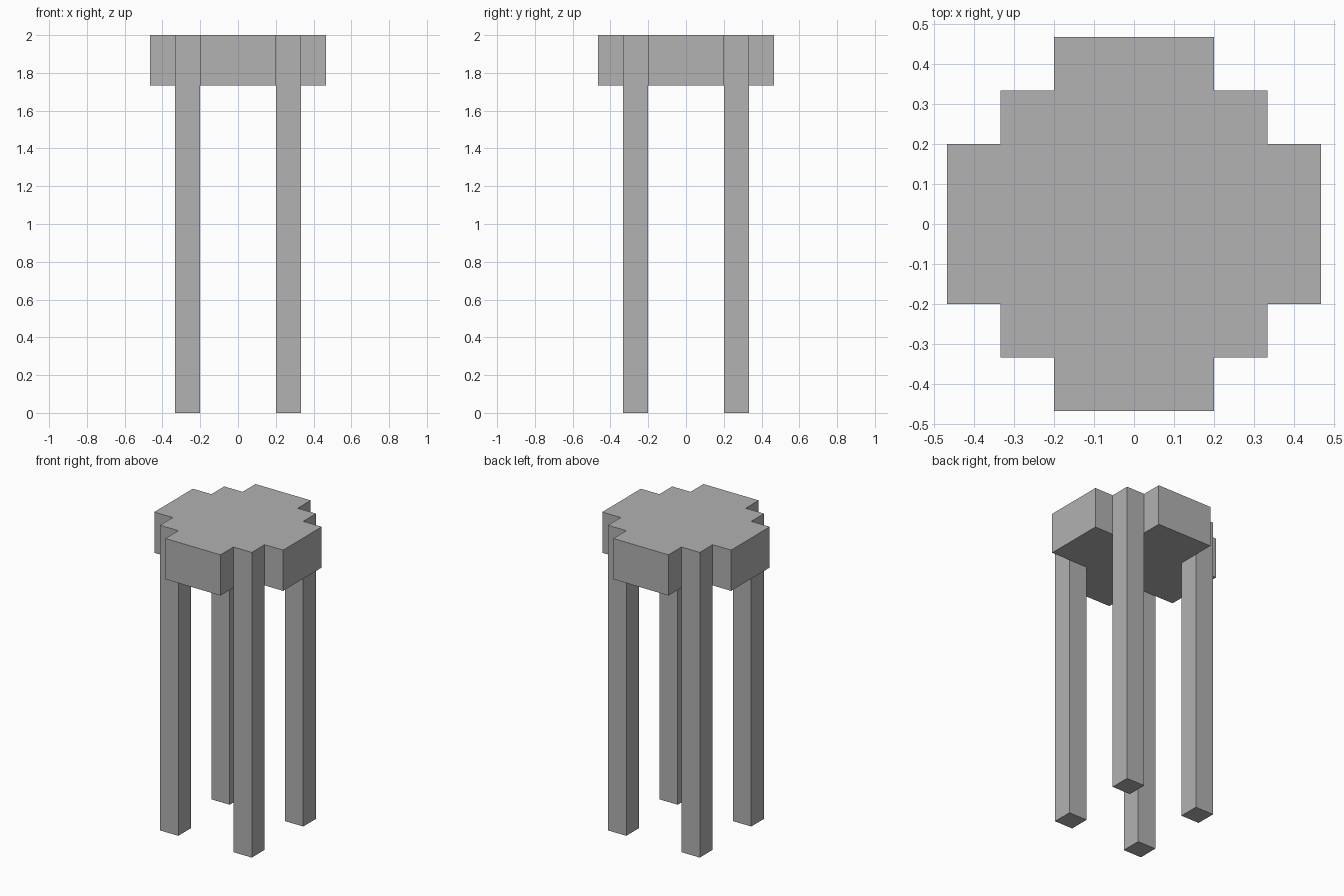
import bpy
import bmesh

cube = bpy.data.objects.get("Cube")
if cube:
    bpy.data.objects.remove(cube, do_unlink=True)

REACH = 0.467      # outer edge of the seat arms
POST = 0.333       # outer edge of the legs
INNER = 0.2        # inner edge of the legs, half width of the arms
HEIGHT = 2.0
SEAT_BOTTOM = 1.733

grey = bpy.data.materials.new("plain_grey")
grey.use_nodes = True
colour = (0.445, 0.445, 0.445, 1)
grey.diffuse_color = colour
grey.node_tree.nodes["Principled BSDF"].inputs["Base Color"].default_value = colour


def prism(name, outline, bottom, top):
    """Extrude a flat outline straight up into a solid."""
    bm = bmesh.new()
    base = bm.faces.new([bm.verts.new((x, y, bottom)) for x, y in outline])
    new = bmesh.ops.extrude_face_region(bm, geom=[base], use_keep_orig=True)["geom"]
    verts = [v for v in new if isinstance(v, bmesh.types.BMVert)]
    bmesh.ops.translate(bm, verts=verts, vec=(0, 0, top - bottom))
    bmesh.ops.recalc_face_normals(bm, faces=bm.faces)
    mesh = bpy.data.meshes.new(name)
    bm.to_mesh(mesh)
    bm.free()
    mesh.materials.append(grey)
    obj = bpy.data.objects.new(name, mesh)
    bpy.context.collection.objects.link(obj)
    return obj


# Cross-shaped seat: one arm corner set, turned by quarter turns
outline = []
corner = [(REACH, -INNER), (REACH, INNER), (INNER, INNER)]
for turn in range(4):
    outline += corner
    corner = [(-y, x) for x, y in corner]
prism("seat", outline, SEAT_BOTTOM, HEIGHT)

# Square legs rise through the inner corners of the cross to the seat top
for front, sy in (("front", -1), ("back", 1)):
    for side, sx in (("left", 1), ("right", -1)):
        square = [(INNER, INNER), (POST, INNER), (POST, POST), (INNER, POST)]
        prism(f"{front}_{side}_leg", [(sx * x, sy * y) for x, y in square], 0, HEIGHT)
